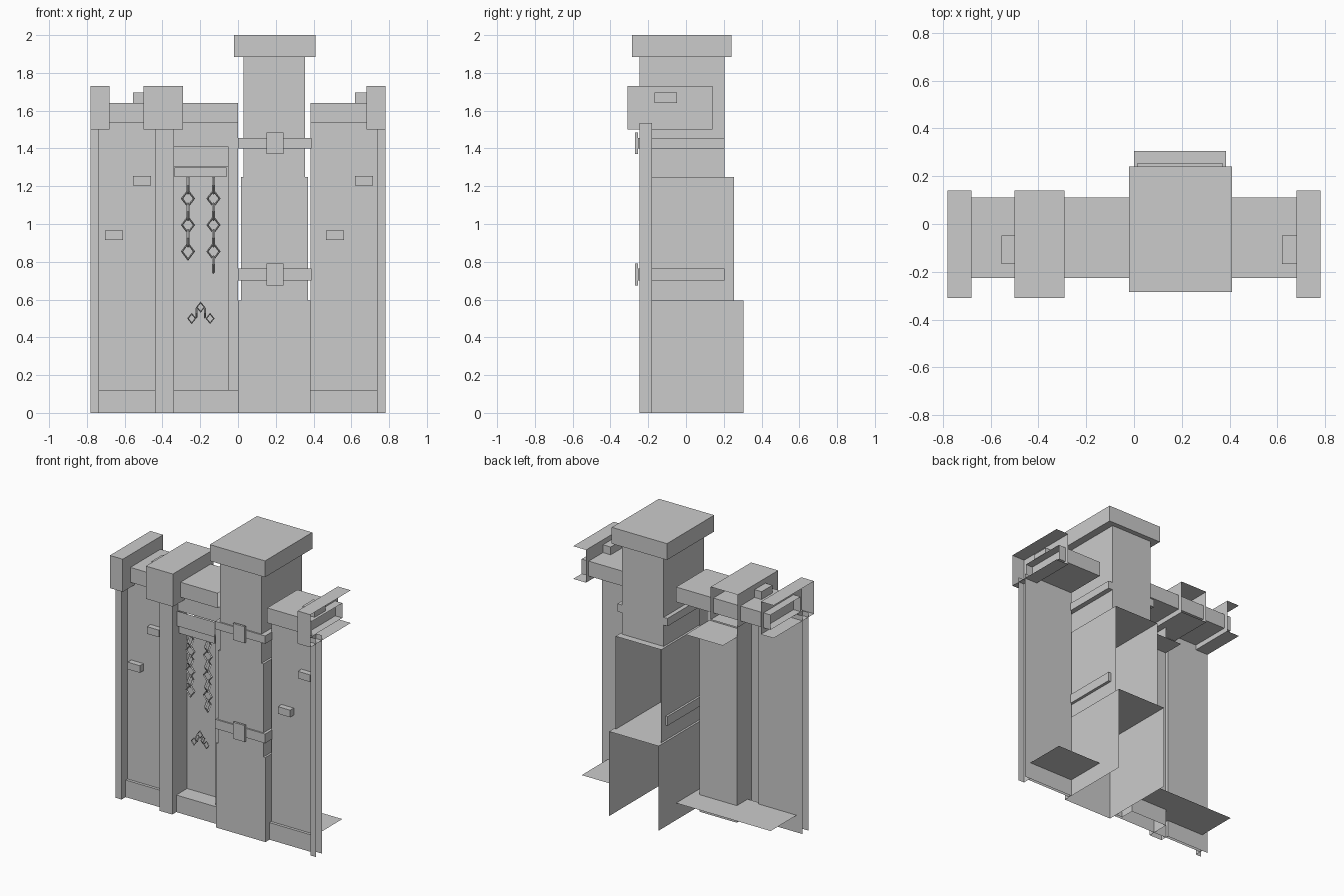
import bpy, bmesh, math
from mathutils import Matrix, Vector

if "Cube" in bpy.data.objects:
    bpy.data.objects.remove(bpy.data.objects["Cube"])

# Corner indices of each box side (index = 4x + 2y + z)
SIDES = {'-x': (0, 1, 3, 2), '+x': (4, 6, 7, 5), '-y': (0, 4, 5, 1),
         '+y': (2, 3, 7, 6), '-z': (0, 2, 6, 4), '+z': (1, 5, 7, 3)}


def box(name, xs, ys, zs, skip=(), only=None):
    """Box with optional open sides; 'only' keeps just the listed sides."""
    bm = bmesh.new()
    v = [bm.verts.new((x, y, z)) for x in xs for y in ys for z in zs]
    for side, idx in SIDES.items():
        if side in skip or (only and side not in only):
            continue
        bm.faces.new([v[i] for i in idx])
    bmesh.ops.delete(bm, geom=[p for p in bm.verts if not p.link_faces], context='VERTS')
    me = bpy.data.meshes.new(name)
    bm.to_mesh(me)
    bm.free()
    ob = bpy.data.objects.new(name, me)
    bpy.context.collection.objects.link(ob)
    return ob


def link(name, x, z, half_w, half_h, turned=False, y=-0.15, r=0.008):
    """Four-sided chain link standing upright, optionally seen edge-on."""
    bpy.ops.mesh.primitive_torus_add(major_segments=4, minor_segments=4,
                                     major_radius=half_h - r, minor_radius=r)
    ob = bpy.context.object
    ob.name = name
    m = Matrix.Rotation(math.pi / 2, 4, 'X') @ Matrix.Diagonal((half_w / half_h, 1, 1, 1))
    if turned:
        m = Matrix.Rotation(math.pi / 2, 4, 'Z') @ m
    ob.data.transform(Matrix.Translation(Vector((x, y, z))) @ m)


FRONT, WALL, NICHE = -0.245, -0.18, -0.08
BEAM_Y, CAP_Y = (-0.225, 0.11), (-0.31, 0.14)

# Tower: stepped shaft, lower two stages open at the back
box('tower_base', (0, 0.385), (FRONT, 0.305), (0, 0.595), ('+y', '-z'))
box('tower_middle', (0.015, 0.37), (FRONT, 0.255), (0.595, 1.25), ('+y', '-z'))
box('tower_upper', (0.03, 0.355), (FRONT, 0.205), (1.25, 1.89), ('-z', '+z'))
box('tower_cap', (-0.02, 0.41), (-0.285, 0.24), (1.885, 2.0))

# Straps around the tower with buckles
for z0, z1, inset in ((0.70, 0.765, 0.015), (1.40, 1.455, 0.03)):
    zs, zc = (z0, z1), (z0 + z1) / 2
    box('strap_front', (0, 0.39), (-0.255, FRONT), zs, ('+y',))
    box('strap_side', (0, inset), (FRONT, 0.205), zs, ('-y', '+x'))
    box('strap_side', (0.385 - inset, 0.39), (FRONT, 0.205), zs, ('-y', '-x'))
    box('buckle', (0.15, 0.24), (-0.27, -0.255), (zc - 0.058, zc + 0.058), ('+y',))

# Wall sheets, plinths and top beams
for xs in ((-0.78, -0.44), (0.385, 0.78)):
    box('wall_panel', xs, (WALL, 0), (0, 1.535), only=('-y',))
for xs in ((-0.735, 0), (0.385, 0.735)):
    box('plinth', xs, (-0.2, 0.11), (0, 0.12), only=('-y', '+z'))
    box('top_beam', xs, BEAM_Y, (1.535, 1.64), ('-x', '+x'))

# Recessed niche with lintel
box('niche_back', (-0.34, -0.05), (NICHE, 0), (0, 1.305), only=('-y',))
box('niche_jamb', (-0.05, 0), (WALL, NICHE), (0, 1.535), only=('-y', '-x'))
box('niche_lintel', (-0.34, -0.05), (-0.19, 0.075), (1.305, 1.41), only=('-y', '-z'))
box('niche_upper_wall', (-0.34, -0.05), (WALL, 0), (1.41, 1.535), only=('-y',))

# Posts: end ones open on the outside, the middle one reaching into the niche
box('left_post', (-0.78, -0.735), (FRONT, WALL), (0, 1.535), only=('-y', '+x'))
box('right_post', (0.735, 0.78), (FRONT, WALL), (0, 1.535), only=('-y', '-x'))
box('middle_post', (-0.44, -0.34), (FRONT, WALL), (0, 1.535), only=('-y', '-x'))
box('middle_post_side', (-0.44, -0.34), (FRONT, NICHE), (0, 1.535), only=('+x',))

# Post caps
for name, xs, skip in (('left_cap', (-0.78, -0.68), ('+y', '-x')),
                       ('middle_cap', (-0.50, -0.29), ('+y',)),
                       ('right_cap', (0.68, 0.78), ('+y', '+x'))):
    box(name, xs, CAP_Y, (1.50, 1.73), skip)

# Protruding bricks on the walls and on the beams
for x, z in ((-0.555, 1.205), (-0.705, 0.915), (0.62, 1.205), (0.465, 0.915)):
    box('wall_brick', (x, x + 0.095), (-0.22, WALL), (z, z + 0.05), ('+y',))
for x in (-0.555, 0.62):
    box('beam_brick', (x, x + 0.095), (-0.168, -0.048), (1.64, 1.695), ('-z',))

# Hanging chains: links alternate direction
box('chain_bar', (-0.335, -0.06), (-0.175, -0.125), (1.25, 1.30))
for x, count in ((-0.265, 6), (-0.13, 7)):
    for i in range(count):
        link('chain_link', x, 1.205 - i * 0.07, 0.038, 0.05, i % 2 == 0)

# Short loose chain lower in the niche
for x, z, turned in ((-0.245, 0.5, False), (-0.22, 0.53, True), (-0.198, 0.56, False),
                     (-0.175, 0.53, True), (-0.148, 0.5, False)):
    link('loose_link', x, z, 0.024, 0.03, turned, -0.14, 0.005)
